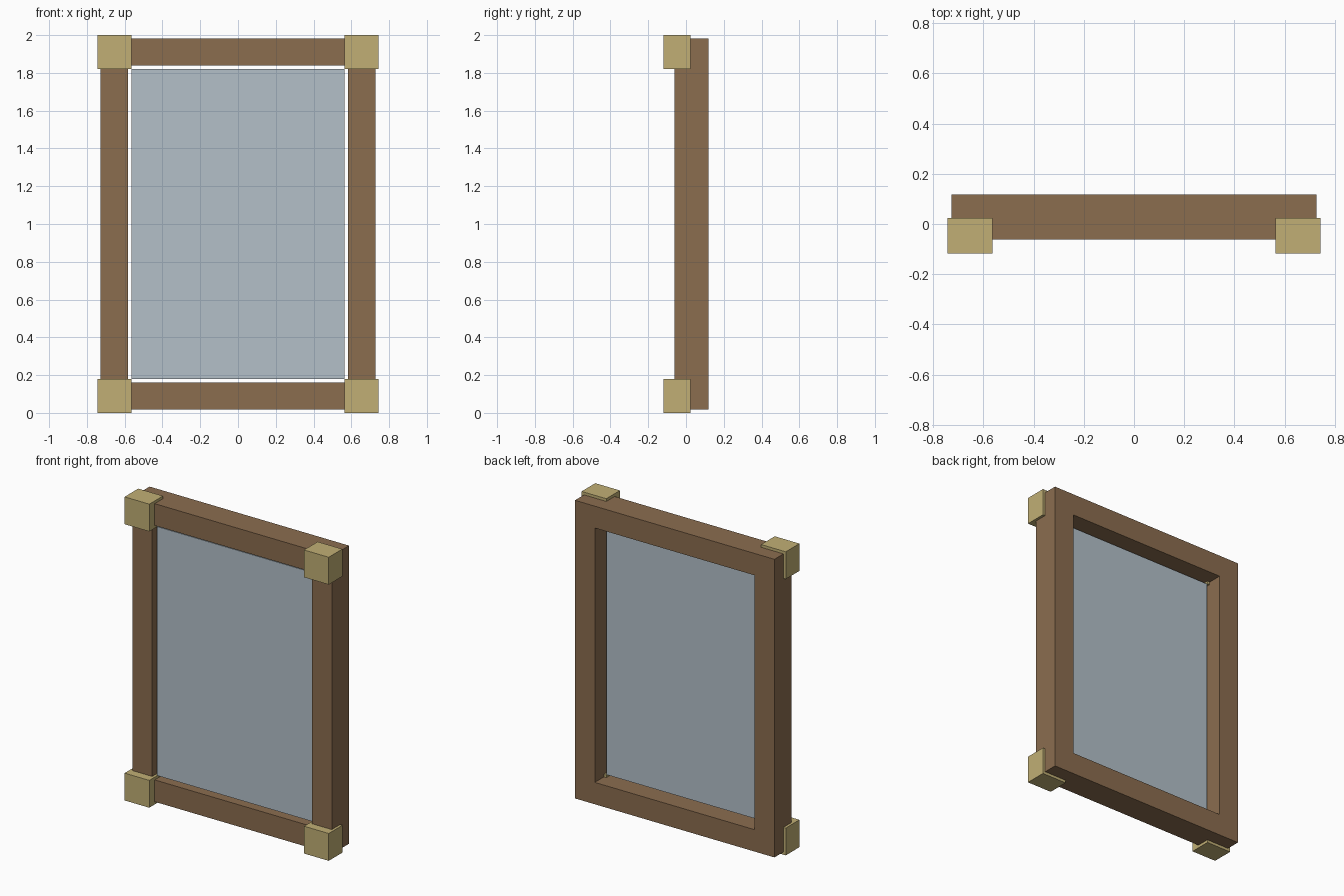
import bpy
import bmesh

old = bpy.data.objects.get("Cube")
if old:
    bpy.data.objects.remove(old, do_unlink=True)


def material(name, rgb):
    mat = bpy.data.materials.new(name)
    mat.use_nodes = True
    colour = (*rgb, 1.0)
    mat.diffuse_color = colour
    mat.node_tree.nodes["Principled BSDF"].inputs["Base Color"].default_value = colour
    return mat


def finish(name, bm, mat):
    bmesh.ops.recalc_face_normals(bm, faces=bm.faces)
    mesh = bpy.data.meshes.new(name)
    bm.to_mesh(mesh)
    bm.free()
    mesh.materials.append(mat)
    obj = bpy.data.objects.new(name, mesh)
    bpy.context.collection.objects.link(obj)
    return obj


def box(name, low, high, mat):
    bm = bmesh.new()
    bmesh.ops.create_cube(bm, size=1)
    for v in bm.verts:
        for i in range(3):
            v.co[i] = low[i] if v.co[i] < 0 else high[i]
    return finish(name, bm, mat)


wood = material("brown wood", (0.258, 0.153, 0.078))
brass = material("pale brass", (0.533, 0.429, 0.178))
glass = material("grey blue glass", (0.451, 0.527, 0.584))

MID = 1.0            # height of the centre
FRONT, BACK = -0.062, 0.118


def rectangle(bm, half_x, half_z, y):
    signs = ((-1, -1), (1, -1), (1, 1), (-1, 1))
    return [bm.verts.new((sx * half_x, y, MID + sz * half_z)) for sx, sz in signs]


# Wooden frame: one rectangular section swept around the opening
bm = bmesh.new()
loops = [rectangle(bm, 0.727, 0.982, FRONT), rectangle(bm, 0.727, 0.982, BACK),
         rectangle(bm, 0.582, 0.838, BACK), rectangle(bm, 0.582, 0.838, FRONT)]
for a, b in zip(loops, loops[1:] + loops[:1]):
    for i in range(4):
        j = (i + 1) % 4
        bm.faces.new((a[i], a[j], b[j], b[i]))
# Merge the mitre seams so the front and back read as plain faces
finish("wooden_frame", bm, wood)

# Pane, held by the corner blocks with a narrow gap all round
box("glass_pane", (-0.565, -0.035, 0.18), (0.565, 0.02, 1.82), glass)

# Corner blocks wrapping the front corners
for side, sx in (("right", -1), ("left", 1)):
    for level, z in (("bottom", 0.0), ("top", 1.82)):
        x0, x1 = sorted((sx * 0.564, sx * 0.744))
        box(f"{level}_{side}_corner_block", (x0, -0.118, z), (x1, 0.024, z + 0.18), brass)
